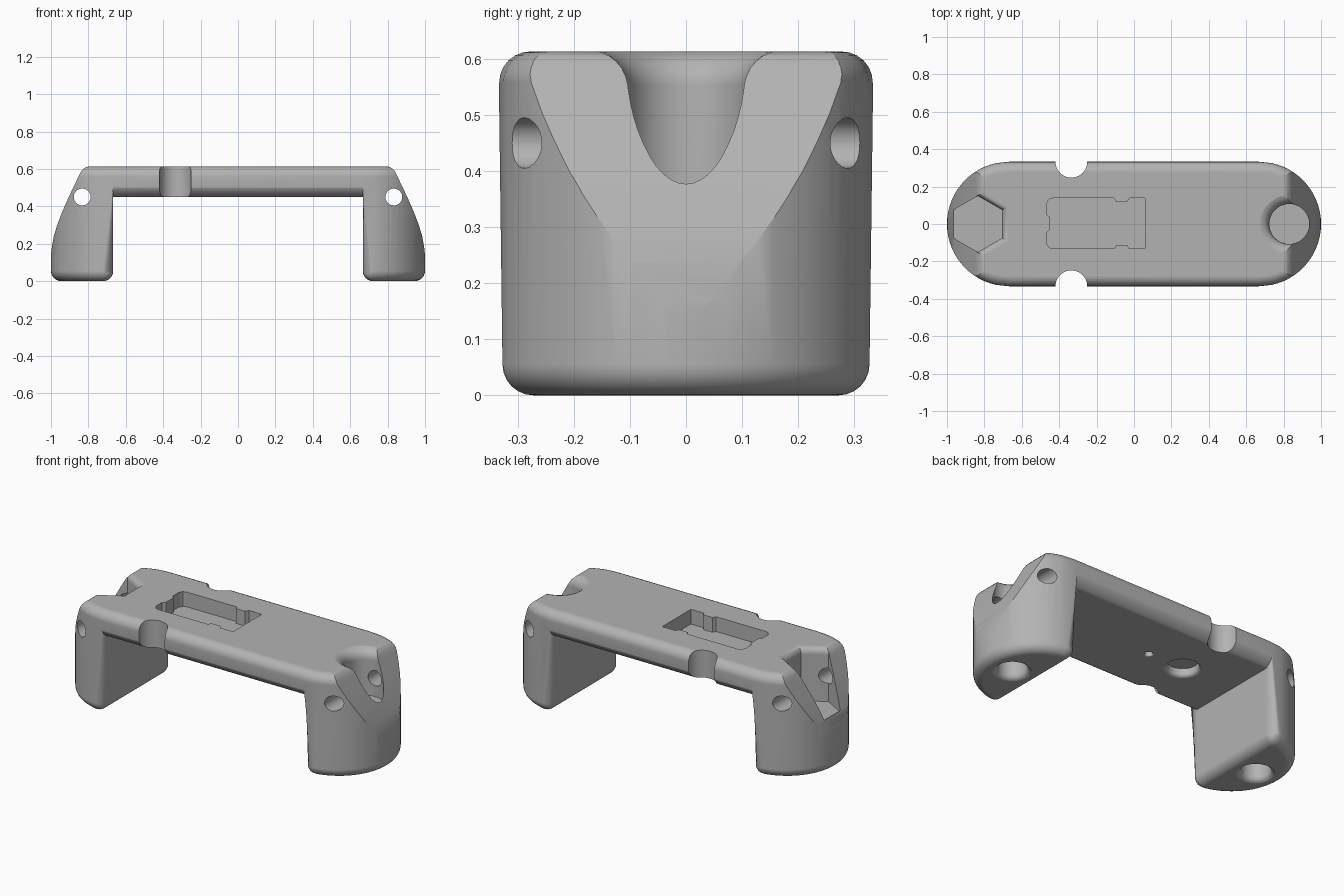
import bpy, bmesh, math

if "Cube" in bpy.data.objects:
    bpy.data.objects.remove(bpy.data.objects["Cube"])

TOP, UNDER, R, CX = 0.613, 0.45, 0.333, 0.667   # top, bar underside, end radius, end centre

grey = bpy.data.materials.new("plain grey")
grey.diffuse_color = (0.45, 0.45, 0.45, 1)
grey.use_nodes = True
grey.node_tree.nodes["Principled BSDF"].inputs["Base Color"].default_value = grey.diffuse_color


def add_object(name, bm):
    bmesh.ops.recalc_face_normals(bm, faces=bm.faces[:])
    mesh = bpy.data.meshes.new(name)
    bm.to_mesh(mesh)
    bm.free()
    obj = bpy.data.objects.new(name, mesh)
    bpy.context.collection.objects.link(obj)
    return obj


def loft(name, rings):
    """Closed solid through a list of equally long point rings."""
    bm = bmesh.new()
    vs = [[bm.verts.new(p) for p in ring] for ring in rings]
    n = len(vs[0])
    for a, b in zip(vs, vs[1:]):
        for i in range(n):
            j = (i + 1) % n
            bm.faces.new((a[i], a[j], b[j], b[i]))
    bm.faces.new(vs[0])
    bm.faces.new(vs[-1])
    return add_object(name, bm)


def hole(name, x, r, floor, mouth, fillet, sides=48):
    """Blind vertical hole whose mouth is rounded outward."""
    s = 1 if mouth > floor else -1
    prof = [(r, floor)]
    for k in range(6):
        a = math.radians(15 * k)
        prof.append((r + fillet * (1 - math.cos(a)), mouth - s * fillet * (1 - math.sin(a))))
    a = math.radians(75)
    pr, pz = prof[-1]
    prof.append((pr + 0.06 * math.sin(a), pz + s * 0.06 * math.cos(a)))
    rings = []
    for pr, pz in prof:
        ring = []
        for i in range(sides):
            t = math.pi / 2 + 2 * math.pi * i / sides
            ring.append((x + pr * math.cos(t), pr * math.sin(t), pz))
        rings.append(ring)
    return loft(name, rings)


def circle(r, n=40):
    return [(r * math.cos(2 * math.pi * i / n), r * math.sin(2 * math.pi * i / n)) for i in range(n)]


# Body: round-ended bar with a leg under each end
bm = bmesh.new()
cache = {}


def v(x, y, z):
    key = (round(x, 5), round(y, 5), round(z, 5))
    if key not in cache:
        cache[key] = bm.verts.new(key)
    return cache[key]


def face(*pts):
    bm.faces.new([v(*p) for p in pts])


arc = [math.radians(-78 + 156 * i / 28) for i in range(29)]
end = [(CX, -R)] + [(CX + R * math.cos(t), R * math.sin(t)) for t in arc] + [(CX, R)]
face(*[(x, y, TOP) for x, y in end], *[(-x, -y, TOP) for x, y in end])
face((-CX, -R, UNDER), (CX, -R, UNDER), (CX, R, UNDER), (-CX, R, UNDER))
for s in (1, -1):
    face((-CX, s * R, UNDER), (CX, s * R, UNDER), (CX, s * R, TOP), (-CX, s * R, TOP))
    pts = [(s * x, y) for x, y in end]
    face(*[(x, y, 0) for x, y in pts])
    face((s * CX, -R, 0), (s * CX, R, 0), (s * CX, R, UNDER), (s * CX, -R, UNDER))
    for i, (p, q) in enumerate(zip(pts, pts[1:])):
        wall = [(*p, 0), (*q, 0), (*q, TOP), (*p, TOP)]
        if i == 0:
            wall.append((*p, UNDER))
        elif i == len(pts) - 2:
            wall.insert(2, (*q, UNDER))
        face(*wall)
bmesh.ops.recalc_face_normals(bm, faces=bm.faces[:])
convex = [e for e in bm.edges if e.calc_face_angle_signed() > 0.6]
bmesh.ops.bevel(bm, geom=convex, offset=0.055, offset_type='OFFSET', segments=6,
                profile=0.5, affect='EDGES', clamp_overlap=False)
body = add_object("body", bm)

# Cutters
cutters = []
slope = [(.78, .625), (.80, .613), (.82, .606), (.838, .588), (.85, .565), (.905, .45),
         (.94, .37), (.965, .305), (.985, .24), (.997, .17), (1.003, .1), (1.2, .1),
         (1.2, .8), (.78, .8)]
for s, side in ((1, "right"), (-1, "left")):
    # sloping end face, cross hole and foot recess
    cutters.append(loft(side + "_slope_cut", [[(s * x, y, z) for x, z in slope] for y in (-.5, .5)]))
    cutters.append(loft(side + "_cross_hole_cut",
                        [[(s * .833 + a, y, .45 + b) for a, b in circle(.045)] for y in (-.5, .5)]))
    cutters.append(hole(side + "_foot_recess_cut", s * .833, .08, .2, 0, .03))
    # grip notch in the bar edge
    cutters.append(loft("notch_cut",
                        [[(-.335 + a, s * R + b, z) for a, b in circle(.085)] for z in (.3, .8)]))

# Bolt head pocket, nut pocket and recesses in the bar underside
cutters.append(hole("round_pocket_cut", .83, .107, .34, TOP, .06))
cutters.append(hole("hex_pocket_cut", -.835, .15, .295, TOP, .04, 6))
cutters.append(hole("underside_recess_cut", -.333, .085, .498, UNDER, .02))
cutters.append(hole("underside_small_cut", -.10, .022, .49, UNDER, .006, 24))

# Shallow tray in the top face
half = [(.06, .135), (-.025, .135), (-.037, .115), (-.095, .115), (-.107, .135), (-.435, .135),
        (-.455, .128), (-.468, .105), (-.468, .05), (-.452, .035)]
tray = half + [(x, -y) for x, y in reversed(half)]
cutters.append(loft("tray_cut", [[(x, y + .003, z) for x, y in tray] for z in (.525, .7)]))

# Apply the cuts one by one
bpy.context.view_layer.objects.active = body
body.select_set(True)
for c in cutters:
    mod = body.modifiers.new(c.name, 'BOOLEAN')
    mod.operation, mod.solver, mod.object = 'DIFFERENCE', 'EXACT', c
    bpy.ops.object.modifier_apply(modifier=mod.name)
    bpy.data.objects.remove(c)

body.data.materials.clear()
body.data.materials.append(grey)
for p in body.data.polygons:
    p.material_index = 0
bpy.ops.object.shade_smooth_by_angle(angle=math.radians(30))
wn = body.modifiers.new("even_normals", 'WEIGHTED_NORMAL')
wn.keep_sharp = True
